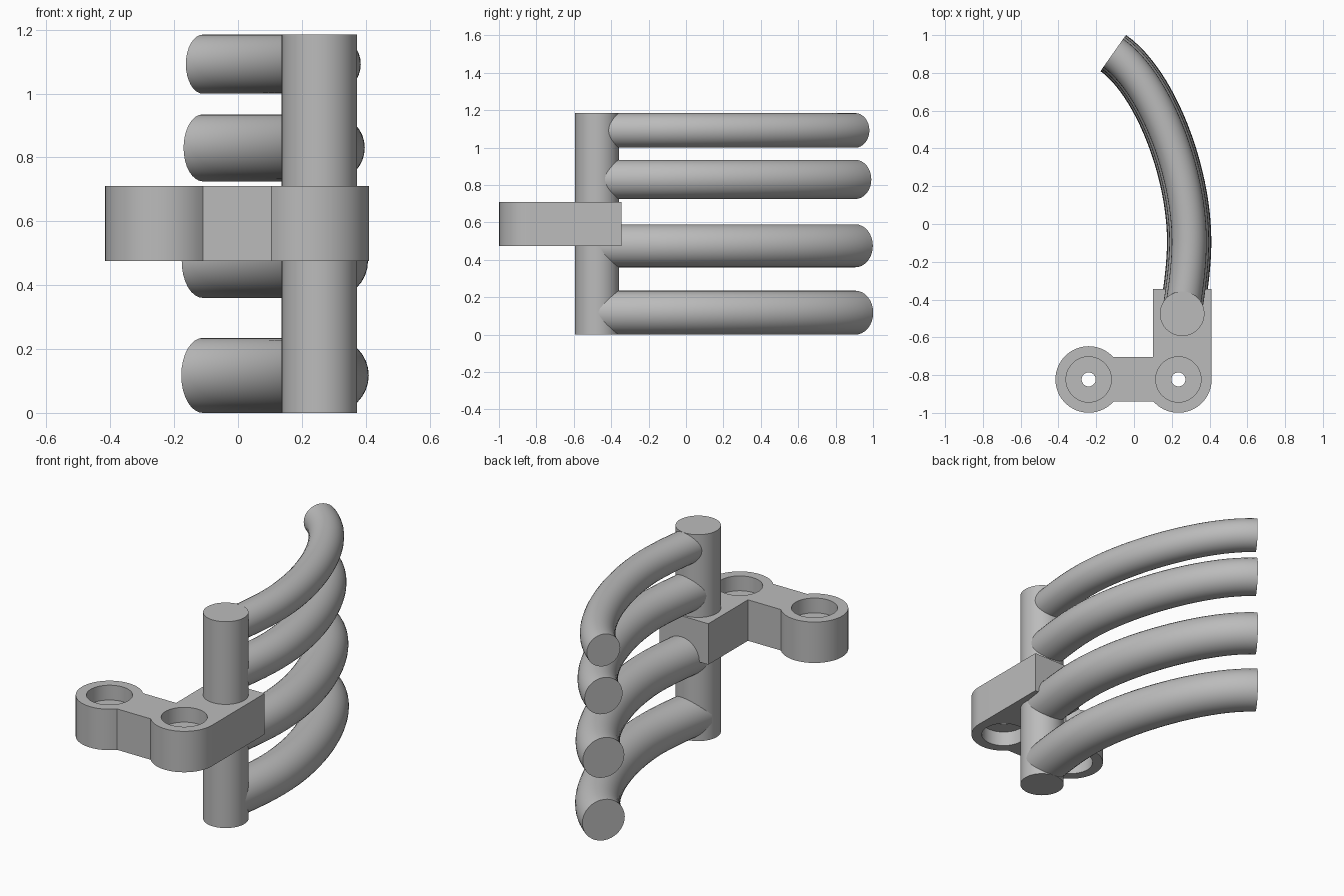
import bpy, bmesh
from math import sin, cos, radians, asin, degrees
from mathutils import Vector

cube = bpy.data.objects.get("Cube")
if cube:
    bpy.data.objects.remove(cube)

grey = bpy.data.materials.new("plain_grey")
grey.use_nodes = True
grey.diffuse_color = (0.5, 0.5, 0.5, 1)
grey.node_tree.nodes["Principled BSDF"].inputs["Base Color"].default_value = grey.diffuse_color


def activate(obj):
    bpy.ops.object.select_all(action='DESELECT')
    obj.select_set(True)
    bpy.context.view_layer.objects.active = obj


def finish(obj):
    activate(obj)
    bpy.ops.object.shade_smooth_by_angle(angle=radians(35))


def cylinder(name, x, y, radius, z0, z1):
    bpy.ops.mesh.primitive_cylinder_add(vertices=64, radius=radius, depth=z1 - z0,
                                        location=(x, y, (z0 + z1) / 2))
    obj = bpy.context.object
    obj.name = name
    obj.data.materials.append(grey)
    return obj


def arc(cx, cy, radius, start, end, steps=40):
    angles = [radians(start + (end - start) * i / steps) for i in range(steps + 1)]
    return [(cx + radius * cos(a), cy + radius * sin(a)) for a in angles]


# Upright post
POST = Vector((0.255, -0.475))
finish(cylinder("post", POST.x, POST.y, 0.118, 0, 1.185))

# Curved ribs sharing one plan path, thinner towards the top
PATH = [  # point, left handle, right handle
    ((0.256, -0.455), (0.243, -0.57), (0.275, -0.335)),
    ((0.292, -0.09), (0.292, -0.21), (0.292, 0.28)),
    ((-0.11, 0.905), (0.11, 0.75), (-0.2, 0.97)),
]
RIBS = [(0.1175, 0.1175), (0.475, 0.115), (0.83, 0.105), (1.092, 0.0925)]
for number, (height, radius) in enumerate(RIBS, 1):
    curve = bpy.data.curves.new(f"rib_{number}", 'CURVE')
    curve.dimensions = '3D'
    curve.bevel_depth = radius
    curve.bevel_resolution = 14
    curve.resolution_u = 24
    curve.use_fill_caps = True
    spline = curve.splines.new('BEZIER')
    spline.bezier_points.add(len(PATH) - 1)
    for knot, (co, left, right) in zip(spline.bezier_points, PATH):
        knot.handle_left_type = knot.handle_right_type = 'FREE'
        knot.co = (*co, height)
        knot.handle_left = (*left, height)
        knot.handle_right = (*right, height)
    curve.materials.append(grey)
    rib = bpy.data.objects.new(f"rib_{number}", curve)
    bpy.context.collection.objects.link(rib)
    activate(rib)
    bpy.ops.object.convert(target='MESH')
    finish(bpy.context.object)

# L-shaped bracket: two round lugs, a bar between them and an arm to the post
Z0, Z1 = 0.475, 0.71
LUG_Y, LUG_R, BAR = -0.823, 0.176, 0.118
LUGS = (-0.24, 0.235)
join = degrees(asin(BAR / LUG_R))
right_edge = LUGS[1] + LUG_R
outline = arc(LUGS[0], LUG_Y, LUG_R, join, 360 - join)
outline += arc(LUGS[1], LUG_Y, LUG_R, 180 + join, 360)
outline += [(right_edge, -0.345), (0.1, -0.345), (0.1, LUG_Y + BAR)]
bm = bmesh.new()
base = bm.faces.new([bm.verts.new((x, y, Z0)) for x, y in outline])
top = bmesh.ops.extrude_face_region(bm, geom=[base])
bmesh.ops.translate(bm, vec=(0, 0, Z1 - Z0),
                    verts=[v for v in top["geom"] if isinstance(v, bmesh.types.BMVert)])
bmesh.ops.recalc_face_normals(bm, faces=bm.faces)
mesh = bpy.data.meshes.new("bracket")
bm.to_mesh(mesh)
bm.free()
mesh.materials.append(grey)
bracket = bpy.data.objects.new("bracket", mesh)
bpy.context.collection.objects.link(bracket)

# Counterbores above and below with a small hole through each lug
DEPTH = 0.085
for x in LUGS:
    for radius, low, high in ((0.12, Z1 - DEPTH, Z1 + 0.1),
                              (0.12, Z0 - 0.1, Z0 + DEPTH),
                              (0.037, Z0 - 0.1, Z1 + 0.1)):
        cutter = cylinder("hole_cutter", x, LUG_Y, radius, low, high)
        cutter.hide_render = True
        activate(bracket)
        cut = bracket.modifiers.new("hole", 'BOOLEAN')
        cut.operation = 'DIFFERENCE'
        cut.solver = 'EXACT'
        cut.object = cutter
        bpy.ops.object.modifier_apply(modifier=cut.name)
        bpy.data.objects.remove(cutter)
finish(bracket)
